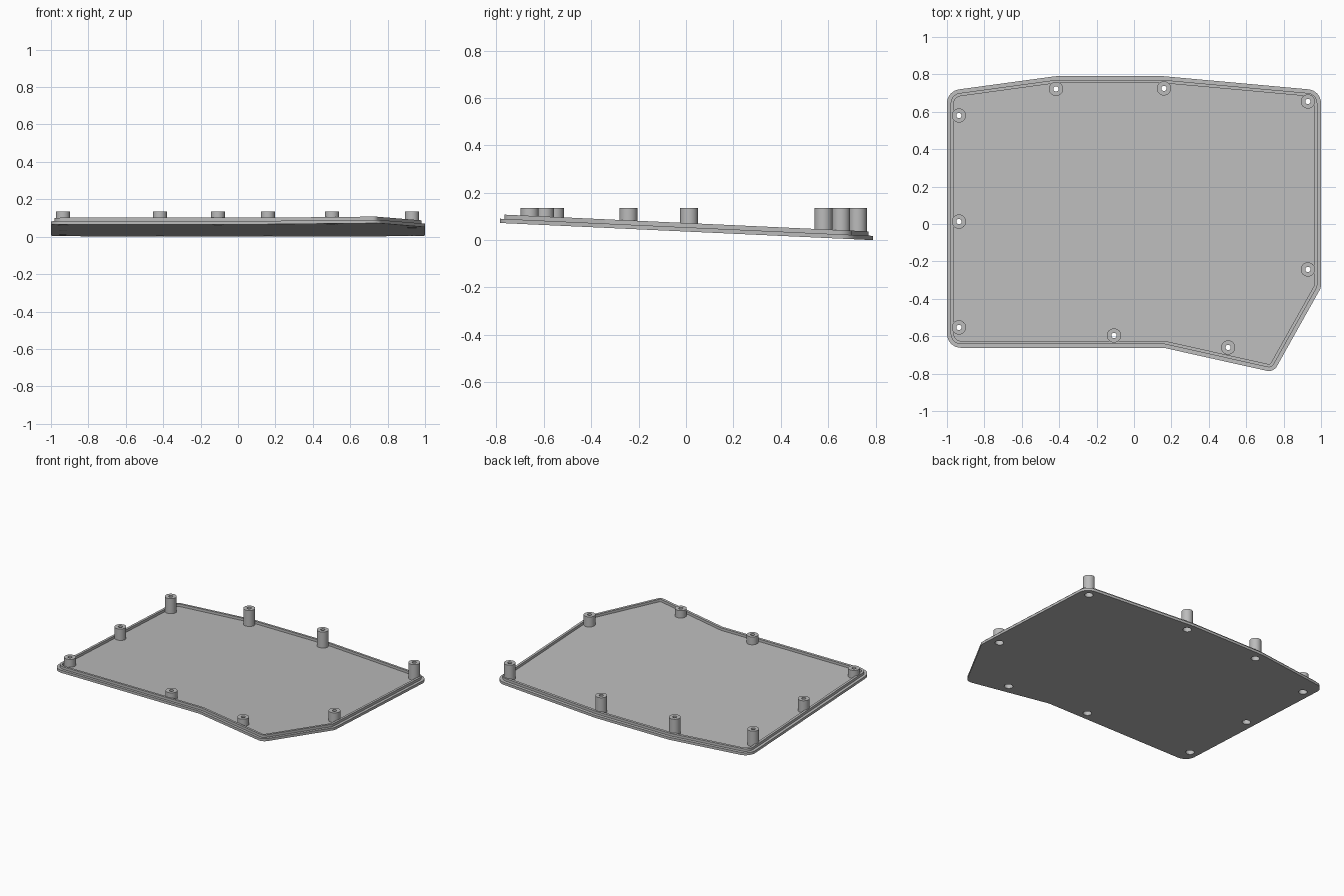
import bpy, bmesh, math
from mathutils import Vector

if "Cube" in bpy.data.objects:
    bpy.data.objects.remove(bpy.data.objects["Cube"], do_unlink=True)

SLOPE, BACK = 0.046, 0.787      # tray falls towards the back edge
THICK = 0.018                   # plate thickness and lip height
POST_TOP, POST_R, BORE_R, HOLE_R = 0.136, 0.038, 0.028, 0.014
BORE_TOP = 0.117
SEGMENTS = 32

# Outline corners, counter-clockwise, with the rounding radius of each
CORNERS = [(-1, -0.662, 0.075), (0.16, -0.662, 0.07), (0.746, -0.793, 0.05),
           (1, -0.34, 0.06), (1, 0.714, 0.075), (0.16, 0.79, 0.07),
           (-0.42, 0.79, 0.07), (-1, 0.711, 0.075)]
POSTS = [(-0.936, 0.58), (-0.936, 0.013), (-0.936, -0.553), (-0.417, 0.722), (0.16, 0.725),
         (0.93, 0.655), (0.93, -0.243), (-0.107, -0.596), (0.503, -0.66)]

grey = bpy.data.materials.new("plain grey")
grey.use_nodes = True
grey.diffuse_color = (0.5, 0.5, 0.5, 1)
grey.node_tree.nodes["Principled BSDF"].inputs["Base Color"].default_value = (0.5, 0.5, 0.5, 1)


def underside(y):
    return SLOPE * (BACK - y)


def rounded_outline(inset, steps=8):
    """Rounded polygon, moved inwards by inset."""
    points = []
    for i, (x, y, r) in enumerate(CORNERS):
        here = Vector((x, y))
        before = (here - Vector(CORNERS[i - 1][:2])).normalized()
        after = (Vector(CORNERS[(i + 1) % len(CORNERS)][:2]) - here).normalized()
        n1, n2 = Vector((-before.y, before.x)), Vector((-after.y, after.x))
        mid = (n1 + n2).normalized()
        centre = here + mid * (r / mid.dot(n1))
        turn = n1.angle_signed(n2)      # clockwise positive
        if turn > 0:                    # inner corner: arc centre lies outside
            centre = here - mid * (r / mid.dot(n1))
        radius = r + inset if turn > 0 else r - inset
        side = 1 if turn > 0 else -1
        a1 = math.atan2(n1.y, n1.x)
        for s in range(steps + 1):
            a = a1 - turn * s / steps
            points.append(centre + side * radius * Vector((math.cos(a), math.sin(a))))
    return points


def bridge(bm, low, high):
    for i in range(len(low)):
        j = (i + 1) % len(low)
        bm.faces.new((low[i], low[j], high[j], high[i]))


def make_object(name, bm):
    bmesh.ops.recalc_face_normals(bm, faces=bm.faces)
    mesh = bpy.data.meshes.new(name)
    bm.to_mesh(mesh)
    bm.free()
    mesh.materials.append(grey)
    obj = bpy.data.objects.new(name, mesh)
    bpy.context.collection.objects.link(obj)
    return obj


def activate(obj):
    bpy.ops.object.select_all(action='DESELECT')
    obj.select_set(True)
    bpy.context.view_layer.objects.active = obj


def smooth(obj):
    activate(obj)
    bpy.ops.object.shade_smooth_by_angle(angle=math.radians(30))


def circle(bm, x, y, r, height):
    """Ring of vertices; height is a function of y."""
    ring = []
    for s in range(SEGMENTS):
        a = math.tau * s / SEGMENTS
        py = y + r * math.sin(a)
        ring.append(bm.verts.new((x + r * math.cos(a), py, height(py))))
    return ring


# Sloping tray: stepped rim with a raised lip around the floor
bm = bmesh.new()
rings = []
for inset, level in [(0, 0), (0, 1), (0.02, 1), (0.02, 2), (0.037, 2), (0.037, 1)]:
    rings.append([bm.verts.new((p.x, p.y, underside(p.y) + level * THICK))
                  for p in rounded_outline(inset)])
for low, high in zip(rings, rings[1:]):
    bridge(bm, low, high)
bm.faces.new(rings[0])
bm.faces.new(rings[-1])
tray = make_object("tray", bm)

# Screw recesses cut through the tray
bm = bmesh.new()
for x, y in POSTS:
    bottom = circle(bm, x, y, BORE_R, lambda v: -0.1)
    top = circle(bm, x, y, BORE_R, lambda v: BORE_TOP)
    bridge(bm, bottom, top)
    bm.faces.new(bottom)
    bm.faces.new(top)
cutter = make_object("recess_cutter", bm)
cutter.hide_render = True
cut = tray.modifiers.new("recesses", 'BOOLEAN')
cut.operation, cut.solver, cut.object = 'DIFFERENCE', 'EXACT', cutter
activate(tray)
bpy.ops.object.modifier_apply(modifier=cut.name)
bpy.data.objects.remove(cutter, do_unlink=True)
smooth(tray)

# Upright screw posts, hollow below with a small hole through the top
for number, (x, y) in enumerate(POSTS, 1):
    bm = bmesh.new()
    base = lambda v: underside(v) + THICK / 2
    profile = [(POST_R, base), (POST_R, lambda v: POST_TOP), (HOLE_R, lambda v: POST_TOP),
               (HOLE_R, lambda v: BORE_TOP), (BORE_R, lambda v: BORE_TOP), (BORE_R, base)]
    rings = [circle(bm, x, y, r, height) for r, height in profile]
    for i in range(len(rings)):
        bridge(bm, rings[i - 1], rings[i])
    smooth(make_object(f"screw_post_{number}", bm))
